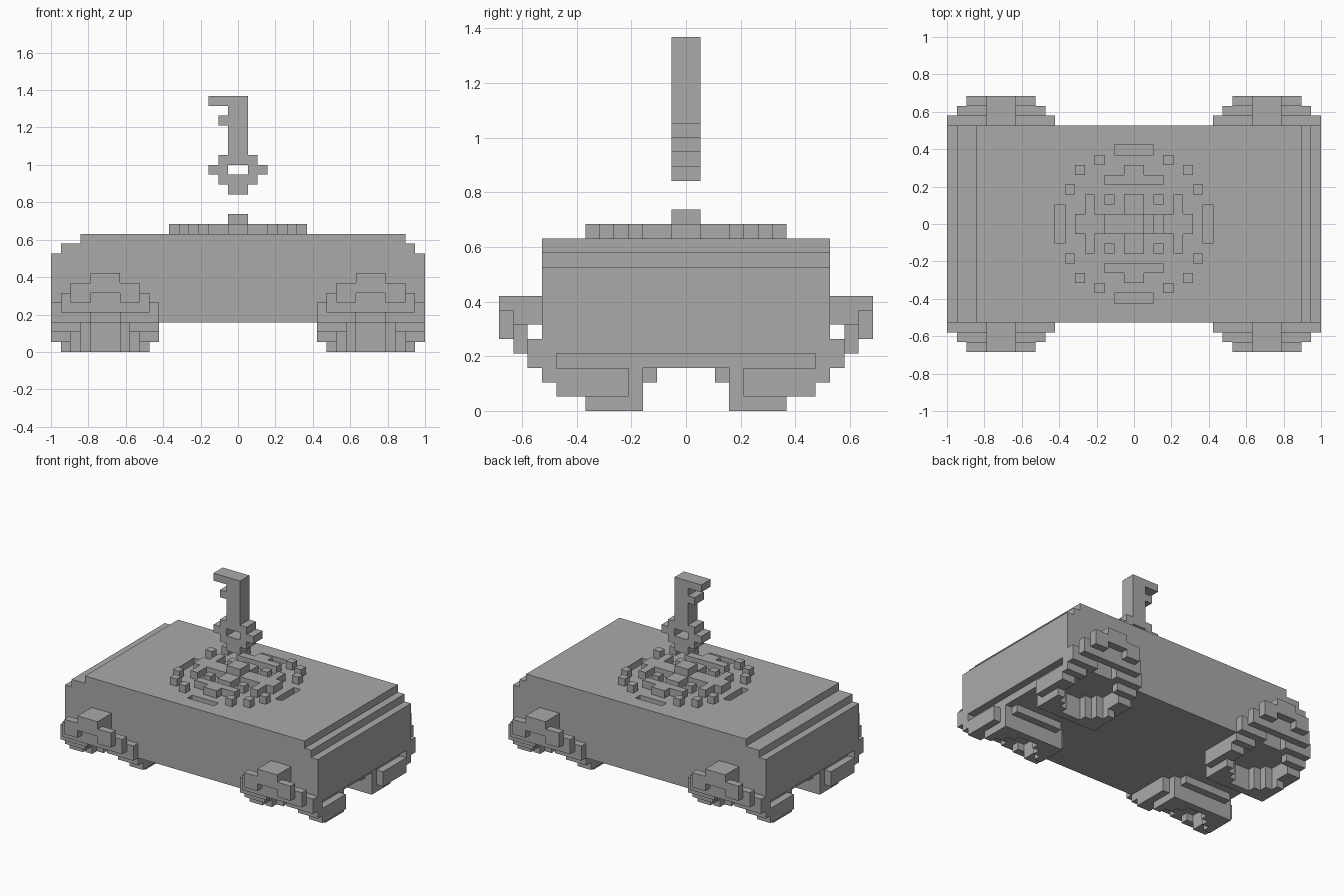
import bpy
import bmesh
from math import radians
from mathutils import Vector
from itertools import product

U = 2 / 38  # edge of one block

if "Cube" in bpy.data.objects:
    bpy.data.objects.remove(bpy.data.objects["Cube"])

grey = bpy.data.materials.new("plain grey")
grey.use_nodes = True
grey.diffuse_color = (0.4, 0.4, 0.4, 1)
grey.node_tree.nodes["Principled BSDF"].inputs["Base Color"].default_value = grey.diffuse_color


def box(x, y, z):
    """Blocks inside three (start, end) ranges."""
    return set(product(range(*x), range(*y), range(*z)))


def build(name, blocks):
    """Skin a set of blocks with their outer faces and merge the flat areas."""
    bm = bmesh.new()
    corners = {}

    def corner(p):
        key = tuple(round(c) for c in p)
        if key not in corners:
            corners[key] = bm.verts.new(Vector(key) * U)
        return corners[key]

    for block in blocks:
        for axis, side in product(range(3), (0, 1)):
            n = Vector((0, 0, 0))
            n[axis] = 2 * side - 1
            if tuple(int(a + b) for a, b in zip(block, n)) in blocks:
                continue
            s, t = Vector((0, 0, 0)), Vector((0, 0, 0))
            s[(axis + 1) % 3] = 1
            t[(axis + 2) % 3] = 1
            o = Vector(block)
            o[axis] += side
            loop = [o, o + s, o + s + t, o + t]
            bm.faces.new([corner(p) for p in (loop if side else loop[::-1])])
    bmesh.ops.dissolve_limit(bm, angle_limit=radians(1), verts=bm.verts, edges=bm.edges)
    mesh = bpy.data.meshes.new(name)
    bm.to_mesh(mesh)
    bm.free()
    mesh.materials.append(grey)
    obj = bpy.data.objects.new(name, mesh)
    bpy.context.collection.objects.link(obj)


def mirror(blocks, axis):
    """Blocks reflected across the middle plane of an axis, joined to the originals."""
    return blocks | {tuple(-1 - c if i == axis else c for i, c in enumerate(b)) for b in blocks}


# Body: slab with stepped ends and four shallow slots in the top
body = box((-19, 19), (-10, 10), (4, 10)) | box((-18, 18), (-10, 10), (3, 11))
body |= box((-16, 17), (-10, 10), (11, 12))
body -= mirror(box((7, 8), (-2, 2), (11, 12)), 0)
body -= mirror(box((-2, 2), (7, 8), (11, 12)), 1)
build("body", body)

# Raised round ornament on the top
studs = set()
for x, y in ((2, 2), (3, 6), (5, 5), (6, 3)):
    studs |= box((x, x + 1), (y, y + 1), (12, 13))
studs |= box((0, 3), (4, 5), (12, 13)) | box((0, 1), (4, 6), (12, 13))
studs |= box((0, 6), (0, 1), (12, 13)) | box((4, 5), (0, 3), (12, 13))
studs |= box((0, 1), (0, 3), (12, 13)) | box((0, 1), (0, 1), (13, 14))
build("top_ornament", mirror(mirror(studs, 0), 1))

# Key floating over the ornament: ring bow, shaft and two teeth
key = box((-1, 1), (-1, 1), (16, 26))
key |= box((-2, 2), (-1, 1), (17, 20)) | box((-3, 3), (-1, 1), (18, 19))
key -= box((-1, 1), (-1, 1), (18, 19))
key |= box((-2, -1), (-1, 1), (23, 24)) | box((-3, -1), (-1, 1), (25, 26))
build("key", key)

# Wheels: round rings that lean outward, wrapped over the lower side edges
underside = {-5: 2, -4: 0, -3: 0, -2: 0, -1: 0, 0: 1, 1: 1, 2: 2, 3: 3, 4: 4, 5: 5}
wheel = set()
for dx, dy in product(range(-5, 6), repeat=2):
    if 12 < dx * dx + dy * dy <= 34:
        low = max(underside[dy], 1 if abs(dx) == 5 else 0)
        high = max(underside[dy] + 2, 3)
        wheel |= box((13 + dx, 14 + dx), (7 + dy, 8 + dy), (low, high))
wheel -= box((12, 15), (12, 13), (5, 6))
wheel |= box((12, 15), (10, 13), (6, 8))

for side, sx in (("left", 0), ("right", 1)):
    for end, sy in (("back", 0), ("front", 1)):
        blocks = {(-1 - x if sx else x, -1 - y if sy else y, z) for x, y, z in wheel}
        build(f"{end}_{side}_wheel", blocks)
